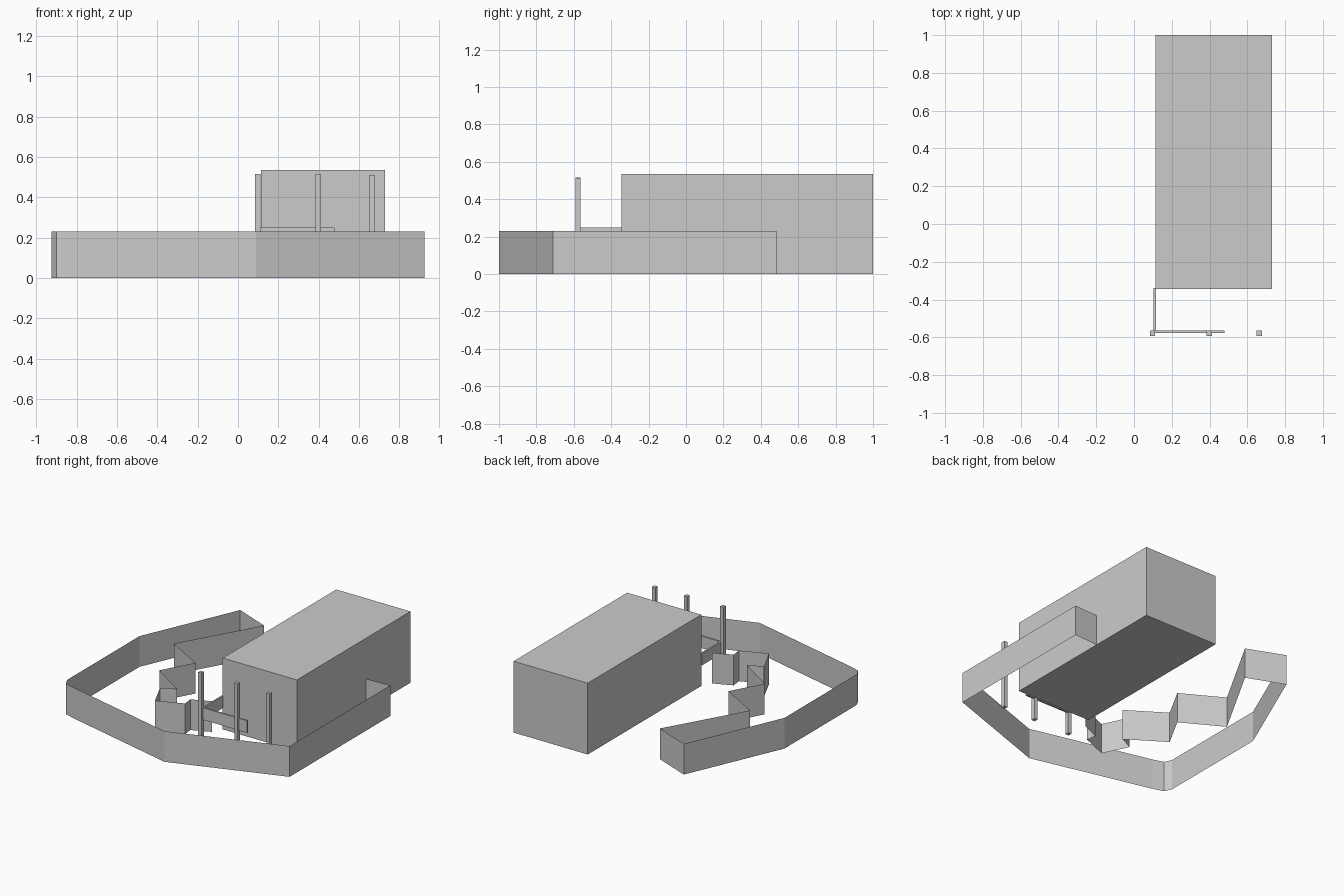
import bpy
import bmesh

cube = bpy.data.objects.get("Cube")
if cube:
    bpy.data.objects.remove(cube, do_unlink=True)

# Single plain grey
grey = bpy.data.materials.new("plain_grey")
grey.use_nodes = True
grey.diffuse_color = (0.6, 0.6, 0.6, 1)
grey.node_tree.nodes["Principled BSDF"].inputs["Base Color"].default_value = (0.6, 0.6, 0.6, 1)


def add_object(name, bm):
    mesh = bpy.data.meshes.new(name)
    bm.to_mesh(mesh)
    bm.free()
    mesh.materials.append(grey)
    obj = bpy.data.objects.new(name, mesh)
    bpy.context.collection.objects.link(obj)
    return obj


def box(name, low, high):
    bm = bmesh.new()
    bmesh.ops.create_cube(bm, size=1)
    for v in bm.verts:
        v.co = [lo + (c + 0.5) * (hi - lo) for c, lo, hi in zip(v.co, low, high)]
    return add_object(name, bm)


def sheet_wall(name, plan, height):
    """Thin upright sheet following a plan outline."""
    bm = bmesh.new()
    columns = [(bm.verts.new((x, y, 0)), bm.verts.new((x, y, height))) for x, y in plan]
    for (a, b), (c, d) in zip(columns, columns[1:]):
        bm.faces.new((a, c, d, b))
    return add_object(name, bm)


# Main building block
box("building", (0.115, -0.345, 0), (0.73, 1.0, 0.535))

# Boundary wall, from the building's side round the front and back to the porch
boundary = [
    (0.73, 0.475), (0.925, 0.485), (0.925, -0.71), (0.09, -1.0),
    (-0.82, -0.78), (-0.90, -0.755), (-0.925, -0.70), (-0.925, 0.155),
    (-0.605, 0.89), (-0.33, 0.78), (-0.665, 0.19), (-0.367, 0.02),
    (-0.50, -0.218), (-0.23, -0.395), (-0.335, -0.445), (-0.245, -0.634),
    (-0.05, -0.555), (-0.06, -0.48), (0.08, -0.42),
]
sheet_wall("boundary_wall", boundary, 0.23)

# Porch posts
for name, x, top in (("right", 0.098, 0.515), ("middle", 0.398, 0.515), ("left", 0.663, 0.51)):
    box(f"porch_post_{name}", (x - 0.014, -0.592, 0), (x + 0.014, -0.563, top))

# Porch rails
box("porch_side_rail", (0.104, -0.575, 0.16), (0.116, -0.34, 0.25))
box("porch_front_rail", (0.104, -0.577, 0.16), (0.478, -0.564, 0.25))
